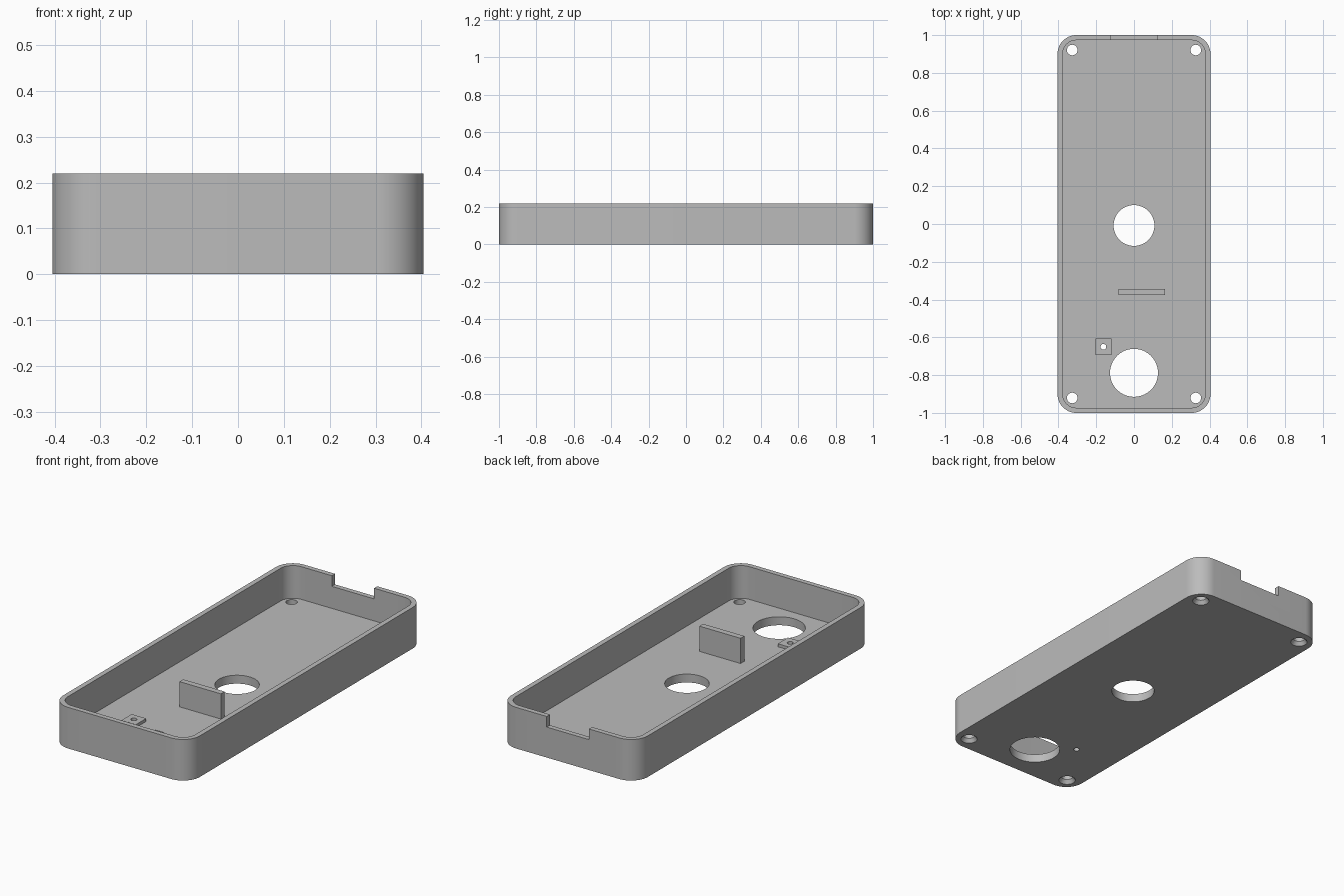
import bpy
import bmesh
from math import cos, sin, pi, radians
from mathutils import Matrix

if "Cube" in bpy.data.objects:
    bpy.data.objects.remove(bpy.data.objects["Cube"], do_unlink=True)

HALF_W, HALF_L, HEIGHT = 0.405, 1.0, 0.22
WALL, FLOOR, RADIUS = 0.027, 0.045, 0.1

grey = bpy.data.materials.new("plain grey")
grey.use_nodes = True
grey.diffuse_color = (0.5, 0.5, 0.5, 1)
grey.node_tree.nodes["Principled BSDF"].inputs["Base Color"].default_value = (0.5, 0.5, 0.5, 1)


def add_object(name, bm):
    bmesh.ops.recalc_face_normals(bm, faces=bm.faces)
    mesh = bpy.data.meshes.new(name)
    bm.to_mesh(mesh)
    bm.free()
    mesh.materials.append(grey)
    obj = bpy.data.objects.new(name, mesh)
    bpy.context.collection.objects.link(obj)
    return obj


def rounded_slab(name, hw, hl, radius, z0, z1, steps=16):
    """Rounded rectangle extruded from z0 to z1."""
    bm = bmesh.new()
    verts = []
    for quarter, (sx, sy) in enumerate([(1, 1), (-1, 1), (-1, -1), (1, -1)]):
        for i in range(steps + 1):
            a = (quarter + i / steps) * pi / 2
            verts.append(bm.verts.new((sx * (hw - radius) + radius * cos(a),
                                       sy * (hl - radius) + radius * sin(a), z0)))
    base = bm.faces.new(verts)
    top = bmesh.ops.extrude_face_region(bm, geom=[base])
    moved = [g for g in top["geom"] if isinstance(g, bmesh.types.BMVert)]
    bmesh.ops.translate(bm, verts=moved, vec=(0, 0, z1 - z0))
    return add_object(name, bm)


def box(name, x0, x1, y0, y1, z0, z1):
    bm = bmesh.new()
    place = Matrix.Translation(((x0 + x1) / 2, (y0 + y1) / 2, (z0 + z1) / 2))
    size = Matrix.Diagonal((x1 - x0, y1 - y0, z1 - z0, 1))
    bmesh.ops.create_cube(bm, size=1, matrix=place @ size)
    return add_object(name, bm)


def round_cutter(name, x, y, r0, r1, z0, z1, sides=48):
    bm = bmesh.new()
    bmesh.ops.create_cone(bm, cap_ends=True, segments=sides, radius1=r0, radius2=r1,
                          depth=z1 - z0, matrix=Matrix.Translation((x, y, (z0 + z1) / 2)))
    return add_object(name, bm)


def cut(obj, cutters):
    """Subtract the cutters, bake the result and discard the cutters."""
    for cutter in cutters:
        cutter.hide_render = True
        mod = obj.modifiers.new(cutter.name, 'BOOLEAN')
        mod.operation = 'DIFFERENCE'
        mod.solver = 'EXACT'
        mod.object = cutter
    graph = bpy.context.evaluated_depsgraph_get()
    baked = bpy.data.meshes.new_from_object(obj.evaluated_get(graph))
    obj.modifiers.clear()
    obj.data = baked
    for cutter in cutters:
        bpy.data.objects.remove(cutter, do_unlink=True)


# Open tray with rounded corners
tray = rounded_slab("tray", HALF_W, HALF_L, RADIUS, 0, HEIGHT)
cutters = [rounded_slab("cavity", HALF_W - WALL, HALF_L - WALL, RADIUS - WALL, FLOOR, 0.3)]

# Notch in the back rim
cutters.append(box("rim_notch", -0.125, 0.125, 0.95, 1.05, 0.163, 0.3))

# Two large round openings in the floor
cutters.append(round_cutter("middle_opening", 0, -0.008, 0.108, 0.108, -0.1, 0.1, 64))
cutters.append(round_cutter("front_opening", 0, -0.788, 0.127, 0.127, -0.1, 0.1, 64))

# Corner screw holes, countersunk from below
for x in (-0.327, 0.327):
    for y in (-0.921, 0.921):
        cutters.append(round_cutter("screw_hole", x, y, 0.028, 0.028, -0.1, 0.1))
        cutters.append(round_cutter("countersink", x, y, 0.049, 0.028, -0.01, 0.02))

# Pilot hole through the floor below the small pad
PAD_X, PAD_Y, PAD_HALF = -0.162, -0.65, 0.043
cutters.append(round_cutter("pilot_hole", PAD_X, PAD_Y, 0.015, 0.015, -0.1, 0.1, 32))
cut(tray, cutters)

# Small raised pad
pad = box("small_pad", PAD_X - PAD_HALF, PAD_X + PAD_HALF,
          PAD_Y - PAD_HALF, PAD_Y + PAD_HALF, FLOOR, FLOOR + 0.016)
cut(pad, [round_cutter("pad_hole", PAD_X, PAD_Y, 0.015, 0.015, -0.1, 0.2, 32)])

# Upright divider plate
divider = box("divider_plate", -0.082, 0.163, -0.377, -0.345, FLOOR, 0.18)

# Smooth the round walls and keep the edges sharp
bpy.ops.object.select_all(action='DESELECT')
for obj in (tray, pad, divider):
    obj.select_set(True)
bpy.context.view_layer.objects.active = tray
bpy.ops.object.shade_smooth_by_angle(angle=radians(30))
